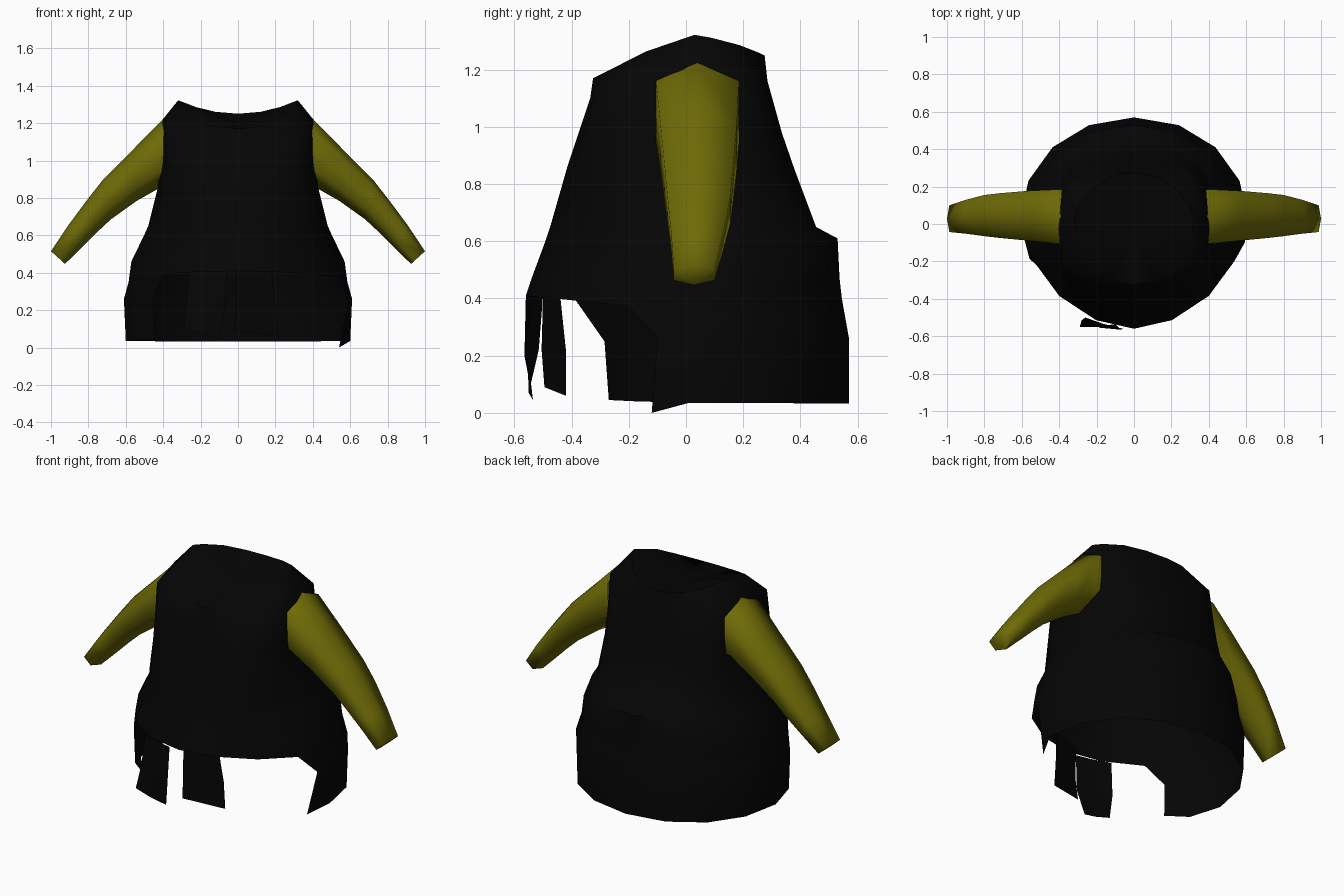
import bpy, bmesh, math

if "Cube" in bpy.data.objects:
    bpy.data.objects.remove(bpy.data.objects["Cube"])


def material(name, rgb):
    m = bpy.data.materials.new(name)
    m.diffuse_color = (*rgb, 1)
    m.use_nodes = True
    m.node_tree.nodes["Principled BSDF"].inputs["Base Color"].default_value = m.diffuse_color
    return m


BLACK = material("black_cloth", (0.0015, 0.0015, 0.0015))
OLIVE = material("olive_yellow", (0.155, 0.145, 0.002))


def loft(name, rings, mat, closed=True, cap_start=None, cap_end=False, angle=40):
    """Skin a list of equal-length point rings; optional fan cap and end face."""
    bm = bmesh.new()
    vs = [[bm.verts.new(p) for p in r] for r in rings]
    n = len(vs[0])
    for a, b in zip(vs, vs[1:]):
        for i in range(n if closed else n - 1):
            j = (i + 1) % n
            bm.faces.new((a[i], a[j], b[j], b[i]))
    if cap_start:
        c = bm.verts.new(cap_start)
        for i in range(n):
            bm.faces.new((vs[0][(i + 1) % n], vs[0][i], c))
    if cap_end:
        bm.faces.new(vs[-1])
    bmesh.ops.recalc_face_normals(bm, faces=bm.faces)
    me = bpy.data.meshes.new(name)
    bm.to_mesh(me)
    bm.free()
    me.materials.append(mat)
    ob = bpy.data.objects.new(name, me)
    bpy.context.collection.objects.link(ob)
    bpy.ops.object.select_all(action='DESELECT')
    ob.select_set(True)
    bpy.context.view_layer.objects.active = ob
    bpy.ops.object.shade_smooth_by_angle(angle=math.radians(angle))
    return ob


def hoop(t, rx, yf, yb, zs, zf, zb, pf, pb):
    """Point on an oval with its own height and boxiness at the front and back."""
    c, s = math.cos(t), math.sin(t)
    p = pf if s < 0 else pb
    x = math.copysign(abs(c) ** p, c) * rx
    y = (yf + yb) / 2 + math.copysign(abs(s) ** p, s) * (yb - yf) / 2
    z = zs + (zf - zs) * abs(s) if s < 0 else zs + (zb - zs) * s * s
    return x, y, z


# Torso: neckline down to the front hem
# (half width, front y, back y, side/front/back heights, front/back boxiness)
N = 16
torso = [
    (0.32, -0.325, 0.275, 1.322, 1.17, 1.25, 1.0, 1.0),
    (0.402, -0.335, 0.285, 1.22, 1.10, 1.16, 0.52, 0.52),
    (0.408, -0.375, 0.335, 1.00, 0.98, 0.98, 0.58, 0.58),
    (0.43, -0.415, 0.38, 0.85, 0.86, 0.85, 0.72, 0.7),
    (0.48, -0.475, 0.455, 0.65, 0.65, 0.65, 0.95, 0.88),
    (0.50, -0.49, 0.53, 0.605, 0.605, 0.61, 1.0, 0.95),
    (0.57, -0.54, 0.537, 0.46, 0.47, 0.47, 1.08, 0.97),
    (0.585, -0.56, 0.545, 0.35, 0.41, 0.40, 1.1, 0.97),
]
rows = [[hoop(2 * math.pi * i / N, *r) for i in range(N)] for r in torso]
for i in (0, N // 2):                 # shoulder peaks sit slightly towards the back
    x, y, z = rows[0][i]
    rows[0][i] = (x, 0.03, z)
loft("torso", rows, BLACK, cap_start=(0, -0.02, 1.20), angle=50)

# Skirt panel wrapping sides and back, open at the front (start and end angles per level)
skirt = [
    (-22.5, 225, torso[-1]),
    (-13, 213, (0.61, -0.55, 0.57, 0.26, 0.26, 0.26, 1.1, 0.97)),
    (-13, 211, (0.60, -0.55, 0.57, 0.035, 0.05, 0.032, 1.1, 0.97)),
]
rows = []
for start, end, ring in skirt:
    angles = [start] + [22.5 * i for i in range(10)] + [end]
    rows.append([hoop(math.radians(a), *ring) for a in angles])
rows[-1][0] = (0.54, -0.12, 0.0)        # drooping right front corner
rows[-1][-1] = (-0.44, -0.27, 0.045)    # left front corner
rows[1][-1] = (-0.455, -0.285, 0.25)
loft("skirt_panel", rows, BLACK, closed=False, angle=50)

# Hanging front strips: edge points at each level
loft("front_strip_left", [
    [(-0.26, -0.50, 0.41), (-0.16, -0.535, 0.41), (-0.06, -0.56, 0.41)],
    [(-0.28, -0.515, 0.22), (-0.18, -0.555, 0.21), (-0.07, -0.565, 0.20)],
    [(-0.29, -0.55, 0.10), (-0.19, -0.55, 0.07), (-0.10, -0.535, 0.045)],
], BLACK, closed=False)
loft("front_strip_right", [
    [(-0.01, -0.50, 0.41), (0.18, -0.44, 0.41)],
    [(-0.01, -0.505, 0.22), (0.20, -0.42, 0.22)],
    [(-0.02, -0.495, 0.09), (0.21, -0.42, 0.06)],
], BLACK, closed=False)

# Sleeves: hexagonal sections (top x,z; bottom x,z; front y; back y)
sections = [
    ((0.398, 1.225), (0.425, 0.85), -0.105, 0.185),
    ((0.56, 1.06), (0.54, 0.785), -0.09, 0.178),
    ((0.72, 0.90), (0.68, 0.685), -0.075, 0.165),
    ((0.81, 0.785), (0.75, 0.62), -0.065, 0.155),
    ((0.91, 0.65), (0.83, 0.54), -0.052, 0.13),
    ((1.0, 0.515), (0.925, 0.447), -0.043, 0.10),
]


def hexagon(top, bottom, yf, yb, side):
    pts = []
    for y, f in (((yf + yb) / 2, 0), (yb, 0.17), (yb, 0.75),
                 ((yf + yb) / 2, 1), (yf, 0.75), (yf, 0.17)):
        pts.append((side * (top[0] + (bottom[0] - top[0]) * f), y,
                    top[1] + (bottom[1] - top[1]) * f))
    return pts


for side, label in ((1, "right"), (-1, "left")):
    rings = [hexagon(*s, side) for s in sections]
    # short root tucked inside the torso
    rings.insert(0, [(side * 0.385, y, z) for _, y, z in rings[0]])
    loft("sleeve_" + label, rings, OLIVE, cap_end=True, angle=85)
